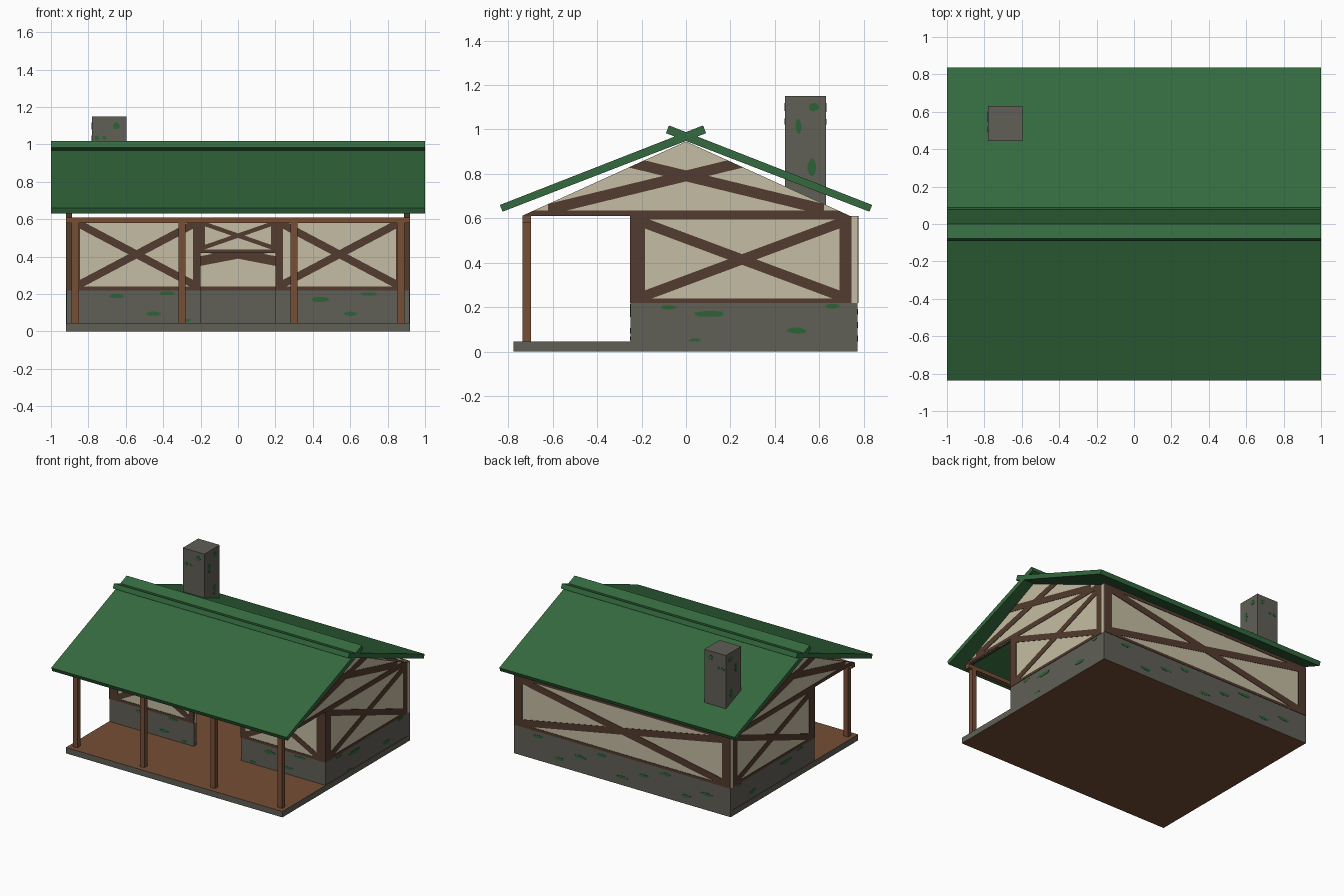
import bpy, bmesh, math, random

random.seed(4)
cube = bpy.data.objects.get("Cube")
if cube:
    bpy.data.objects.remove(cube, do_unlink=True)


def material(name, rgb):
    """Flat material from 0-255 sRGB values."""
    lin = [((c / 255 + 0.055) / 1.055) ** 2.4 for c in rgb] + [1]
    m = bpy.data.materials.new(name)
    m.use_nodes = True
    m.diffuse_color = lin
    bsdf = next(n for n in m.node_tree.nodes if n.type == 'BSDF_PRINCIPLED')
    bsdf.inputs["Base Color"].default_value = lin
    bsdf.inputs["Roughness"].default_value = 0.9
    return m


GREEN = material("roof_green", (52, 106, 62))
PLASTER = material("plaster", (197, 188, 163))
STONE = material("stone_grey", (96, 94, 86))
TIMBER = material("dark_timber", (82, 59, 46))
WOOD = material("brown_wood", (118, 78, 53))
MOSS = material("moss_green", (44, 100, 55))


def prism(name, pts, axis, lo, hi, mat):
    """Extrude a profile (u, z) along axis 'x' or 'y' from lo to hi."""
    bm = bmesh.new()
    place = (lambda u, z: (lo, u, z)) if axis == 'x' else (lambda u, z: (u, lo, z))
    face = bm.faces.new([bm.verts.new(place(u, z)) for u, z in pts])
    ext = bmesh.ops.extrude_face_region(bm, geom=[face])
    move = (hi - lo, 0, 0) if axis == 'x' else (0, hi - lo, 0)
    bmesh.ops.translate(bm, vec=move,
                        verts=[g for g in ext["geom"] if isinstance(g, bmesh.types.BMVert)])
    bmesh.ops.recalc_face_normals(bm, faces=bm.faces)
    me = bpy.data.meshes.new(name)
    bm.to_mesh(me)
    bm.free()
    me.materials.append(mat)
    ob = bpy.data.objects.new(name, me)
    bpy.context.collection.objects.link(ob)
    return ob


def rect(u0, u1, z0, z1):
    return [(u0, z0), (u1, z0), (u1, z1), (u0, z1)]


def plank(a, b, h):
    """Sloping brace with vertical ends and half height h."""
    return [(a[0], a[1] - h), (b[0], b[1] - h), (b[0], b[1] + h), (a[0], a[1] + h)]


def cross(u0, u1, z0, z1, h):
    return [plank((u0, z0), (u1, z1), h), plank((u0, z1), (u1, z0), h)]


def mirror(pts):
    return [(-u, z) for u, z in pts]


def timbers(name, shapes, axis, lo, hi, proud=0.003):
    """Timbers run through the wall and stand slightly proud of it."""
    for i, pts in enumerate(shapes):
        prism(f"{name}_{i + 1}", pts, axis, lo - proud, hi + proud, TIMBER)


def moss(name, spots, axis, face):
    """Thin irregular patches (u, z, width, height) on a stone face."""
    for i, (u, z, w, h) in enumerate(spots):
        pts = []
        for k in range(9):
            a = math.tau * k / 9
            r = random.uniform(0.4, 0.55)
            pts.append((u + w * r * math.cos(a), z + h * r * math.sin(a)))
        prism(f"{name}_{i + 1}", pts, axis, face - 0.002, face + 0.002, MOSS)


# Floor slab: stone rim, wooden top and bottom
SLAB, STONE_TOP, EAVE = 0.045, 0.22, 0.61
slab = prism("floor_slab", rect(-0.92, 0.92, 0, SLAB), 'y', -0.775, 0.772, STONE)
slab.data.materials.append(WOOD)
for p in slab.data.polygons:
    p.material_index = int(abs(p.normal.z) > 0.5)

# Front wall with door opening
F = ('y', -0.25, -0.22)
prism("front_plaster", [(-0.89, STONE_TOP), (-0.2, STONE_TOP), (-0.2, 0.42), (0.2, 0.42),
                        (0.2, STONE_TOP), (0.89, STONE_TOP), (0.89, EAVE), (-0.89, EAVE)],
      *F, PLASTER)
half = [rect(-0.892, -0.845, STONE_TOP, EAVE), rect(-0.24, -0.2, STONE_TOP, EAVE),
        rect(-0.2, -0.176, 0.42, EAVE), rect(-0.85, -0.24, STONE_TOP, 0.24)]
half += cross(-0.85, -0.235, 0.25, 0.575, 0.023)
timbers("front_timber_right", half, *F)
timbers("front_timber_left", [mirror(s) for s in half], *F)
timbers("front_lintel", [rect(-0.85, 0.85, 0.58, EAVE), rect(-0.2, 0.2, 0.42, 0.437)], *F)
timbers("door_brace", cross(-0.18, 0.18, 0.45, 0.575, 0.012), *F)
for side, s in (("right", -1), ("left", 1)):
    a, b = sorted((0.2 * s, 0.89 * s))
    prism(f"front_stone_{side}", rect(a, b, SLAB, STONE_TOP), *F, STONE)

# Back wall
B = ('y', 0.745, 0.772)
prism("back_stone", rect(-0.92, 0.92, SLAB, STONE_TOP), *B, STONE)
prism("back_plaster", rect(-0.92, 0.92, STONE_TOP, EAVE), *B, PLASTER)
timbers("back_timber", [rect(-0.918, -0.85, STONE_TOP, EAVE), rect(0.85, 0.918, STONE_TOP, EAVE),
                        rect(-0.86, 0.86, STONE_TOP, 0.24), rect(-0.86, 0.86, 0.585, EAVE)]
        + cross(-0.86, 0.86, 0.25, 0.58, 0.026), *B)

# Side walls and gables
gable_brace = [(-0.62, 0.615), (0.258, 0.829), (0.187, 0.861), (-0.62, 0.665)]
for side, s in (("right", -1), ("left", 1)):
    a, b = sorted((0.89 * s, 0.917 * s))
    W = ('x', a, b)
    prism(f"{side}_stone", rect(-0.25, 0.745, SLAB, STONE_TOP), *W, STONE)
    prism(f"{side}_plaster", rect(-0.25, 0.745, STONE_TOP, EAVE), *W, PLASTER)
    prism(f"{side}_gable", [(-0.74, EAVE), (0.74, EAVE), (0, 0.946)], *W, PLASTER)
    timbers(f"{side}_timber",
            [rect(-0.253, -0.185, STONE_TOP, EAVE), rect(0.69, 0.745, STONE_TOP, EAVE),
             rect(-0.2, 0.7, STONE_TOP, 0.24), rect(-0.2, 0.7, 0.595, EAVE)]
            + cross(-0.19, 0.695, 0.25, 0.58, 0.024), *W)
    timbers(f"{side}_gable_timber",
            [[(-0.74, EAVE), (0.74, EAVE), (0.685, 0.635), (-0.685, 0.635)],
             gable_brace, mirror(gable_brace)], *W)

# Porch posts and beam
for i, x in enumerate((-0.87, -0.3, 0.3, 0.87)):
    prism(f"porch_post_{i + 1}", rect(x - 0.019, x + 0.019, SLAB, 0.58), 'y', -0.735, -0.698, WOOD)
prism("porch_beam", rect(-0.92, 0.92, 0.58, EAVE), 'y', -0.735, -0.698, WOOD)

# Crossing roof slabs
slope = [(-0.838, 0.66), (0.077, 1.018), (0.09, 0.983), (-0.825, 0.63)]
prism("roof_front", slope, 'x', -1, 1, GREEN)
prism("roof_back", mirror(slope), 'x', -1, 1, GREEN)

# Chimney
prism("chimney", rect(-0.78, -0.597, 0.64, 1.15), 'y', 0.445, 0.63, STONE)

# Moss patches
moss("front_moss", [(-0.65, 0.19, 0.09, 0.025), (-0.38, 0.205, 0.1, 0.02),
                    (-0.45, 0.095, 0.08, 0.025), (-0.28, 0.06, 0.06, 0.02),
                    (0.44, 0.17, 0.1, 0.03), (0.7, 0.2, 0.1, 0.02),
                    (0.6, 0.095, 0.08, 0.025), (0.3, 0.06, 0.05, 0.02)], 'y', -0.25)
side_spots = [(0.1, 0.17, 0.15, 0.03), (-0.08, 0.2, 0.08, 0.02), (0.04, 0.05, 0.06, 0.02),
              (0.5, 0.095, 0.09, 0.03), (0.66, 0.205, 0.07, 0.02)]
for side, x in (("right", -0.917), ("left", 0.917)):
    moss(f"{side}_moss", side_spots, 'x', x)
moss("back_moss", [(0.18 * i, 0.06 + 0.06 * (i * 2 % 3), 0.1, 0.025)
                   for i in range(-4, 5)], 'y', 0.772)
stack_spots = [(0.575, 1.1, 0.05, 0.04), (0.505, 1.015, 0.03, 0.07), (0.565, 0.83, 0.04, 0.08)]
for x in (-0.78, -0.597):
    moss("chimney_side_moss", stack_spots, 'x', x)
for y in (0.445, 0.63):
    moss("chimney_face_moss", [(-0.65, 1.1, 0.035, 0.04), (-0.755, 1.035, 0.03, 0.025),
                               (-0.715, 1.035, 0.025, 0.02)], 'y', y)
